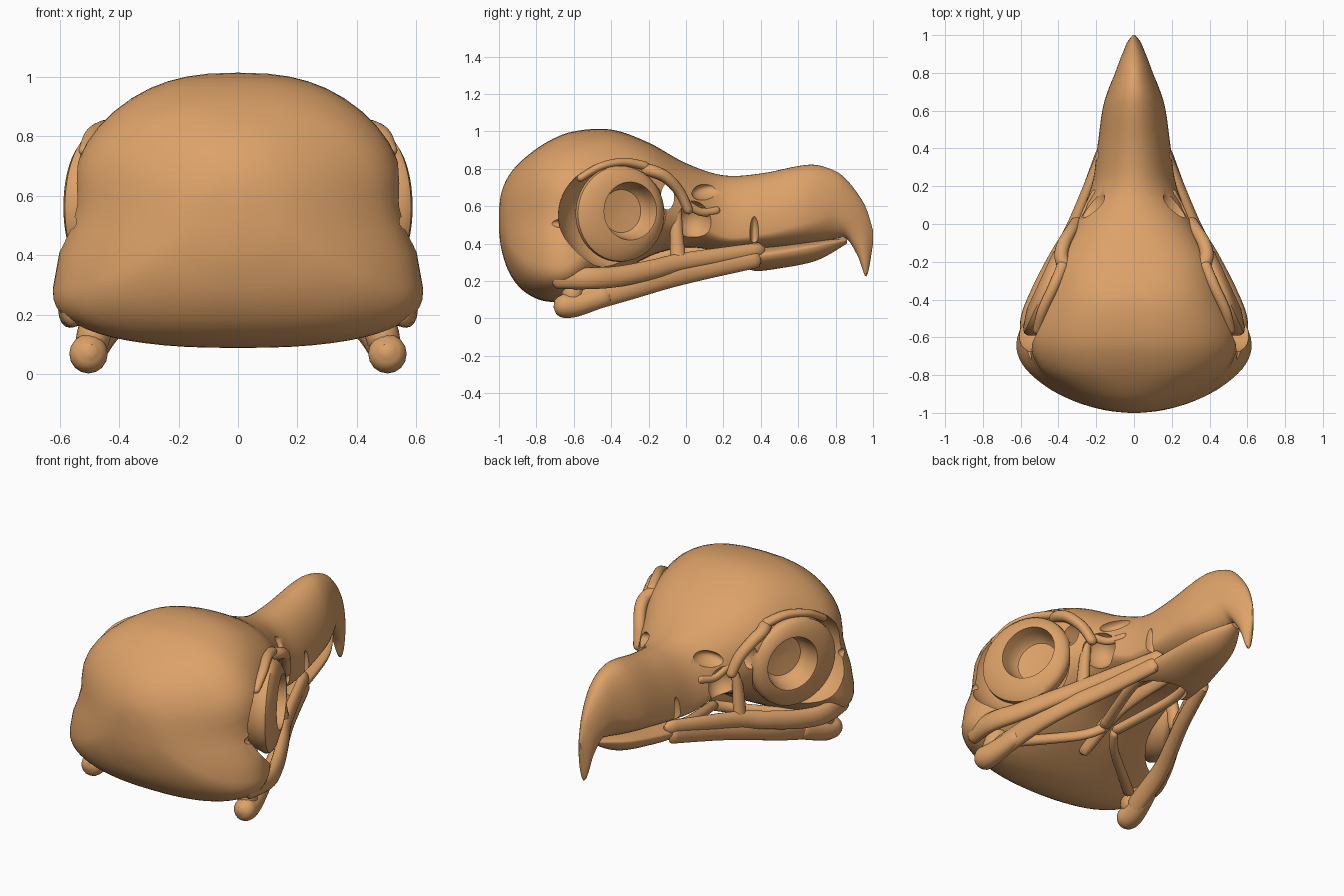
import bpy, bmesh, math
from mathutils import Vector, Matrix

if "Cube" in bpy.data.objects:
    bpy.data.objects.remove(bpy.data.objects["Cube"])

bone = bpy.data.materials.new("bone")
bone.diffuse_color = (0.72, 0.36, 0.14, 1)
bone.use_nodes = True
bone.node_tree.nodes["Principled BSDF"].inputs["Base Color"].default_value = bone.diffuse_color


def clamp(v):
    return max(0, min(1, v))


def smooth_rows(rows, steps):
    """Catmull-Rom interpolation of equally long tuples."""
    out = []
    for i in range(len(rows) - 1):
        p = [rows[max(0, min(len(rows) - 1, i + k))] for k in (-1, 0, 1, 2)]
        for s in range(steps):
            t = s / steps
            out.append(tuple(0.5 * (2 * b + (c - a) * t + (2 * a - 5 * b + 4 * c - d) * t * t
                                    + (3 * b - a - 3 * c + d) * t ** 3) for a, b, c, d in zip(*p)))
    return out + [tuple(rows[-1])]


def loft(name, rings):
    """Skin closed rings of points and cap both ends."""
    bm = bmesh.new()
    vs = [[bm.verts.new(p) for p in r] for r in rings]
    n = len(vs[0])
    for a, b in zip(vs, vs[1:]):
        for i in range(n):
            bm.faces.new((a[i], a[(i + 1) % n], b[(i + 1) % n], b[i]))
    bm.faces.new(vs[0])
    bm.faces.new(vs[-1])
    bmesh.ops.recalc_face_normals(bm, faces=bm.faces[:])
    me = bpy.data.meshes.new(name)
    bm.to_mesh(me)
    bm.free()
    ob = bpy.data.objects.new(name, me)
    bpy.context.collection.objects.link(ob)
    me.materials.append(bone)
    return ob


def finish(ob, angle=45):
    bpy.ops.object.select_all(action='DESELECT')
    ob.select_set(True)
    bpy.context.view_layer.objects.active = ob
    bpy.ops.object.shade_smooth_by_angle(angle=math.radians(angle))


def section(row, n=56):
    """Superellipse across the skull: y, top, widest height, bottom, half width."""
    y, zt, zm, zb, w = row
    e = 1.95 + 0.55 * clamp((0.15 - y) / 0.35) * clamp((y + 1) / 0.2)
    waist = 0.09 * clamp((-y - 0.5) / 0.15)
    pts = []
    for i in range(n):
        a = 2 * math.pi * i / n
        c, s = math.cos(a), math.sin(a)
        x = math.copysign(abs(c) ** (2 / e), c) * w
        z = zm + math.copysign(abs(s) ** (2 / e), s) * (zt - zm if s > 0 else zm - zb)
        pts.append((x * (1 - waist * math.exp(-((z - 0.54) / 0.14) ** 2)), y, z))
    return pts


def tube(name, pts, rx, rz, side=1, n=16):
    """Sweep an ellipse with rounded ends; radii run from the first to the last value."""
    P = [Vector((x * side, y, z)) for x, y, z in smooth_rows(pts, 10)]
    total = sum((q - p).length for p, q in zip(P, P[1:]))
    run, rings = 0, []
    for i, p in enumerate(P):
        run += (p - P[i - 1]).length if i else 0
        f = run / total
        t = (P[min(i + 1, len(P) - 1)] - P[max(i - 1, 0)]).normalized()
        u = Vector((1, 0, 0))
        u = (u - t * u.dot(t)).normalized()
        v = t.cross(u)
        a, b = rx[0] + (rx[-1] - rx[0]) * f, rz[0] + (rz[-1] - rz[0]) * f
        d = clamp(min(run, total - run) / min(a, b))
        k = max(0.3, math.sqrt(1 - (1 - d) ** 2))
        rings.append([p + (u * a * math.cos(q) + v * b * math.sin(q)) * k
                      for q in (2 * math.pi * j / n for j in range(n))])
    finish(loft(name, rings))


def cut(target, loc, radii, rot=(0, 0, 0)):
    """Subtract an ellipsoid."""
    bpy.ops.mesh.primitive_uv_sphere_add(segments=40, ring_count=24, location=loc, rotation=rot)
    c = bpy.context.object
    c.scale = radii
    c.hide_render = True
    c.data.materials.append(bone)
    m = target.modifiers.new("cut", 'BOOLEAN')
    m.operation = 'DIFFERENCE'
    m.solver = 'EXACT'
    m.object = c
    bpy.context.view_layer.objects.active = target
    bpy.ops.object.modifier_apply(modifier=m.name)
    bpy.data.objects.remove(c)


# Cranium and upper beak in one continuous shell
skull_rows = [
    (-1, .58, .52, .47, .03), (-.985, .68, .49, .36, .17), (-.94, .775, .39, .235, .32),
    (-.86, .86, .32, .14, .47), (-.74, .945, .29, .09, .595), (-.6, 1, .30, .11, .62),
    (-.4, 1.01, .46, .21, .52), (-.2, .94, .60, .33, .42), (0, .83, .56, .38, .31),
    (.2, .765, .44, .36, .225), (.4, .775, .45, .37, .195), (.6, .815, .50, .39, .168),
    (.7, .82, .53, .405, .14), (.8, .787, .56, .425, .10), (.86, .74, .54, .425, .078),
    (.92, .665, .50, .33, .054), (.965, .585, .42, .225, .034), (1, .47, .43, .40, .006)]
skull = loft("skull", [section(r) for r in smooth_rows(skull_rows, 5)])

# Eye sockets, nasal pits, beak notches and temple notches
cut(skull, (0, -.1, .65), (.6, .045, .085))
for s in (1, -1):
    cut(skull, (s * .51, -.38, .55), (.27, .31, .285), (0, 0, s * math.radians(25)))
    cut(skull, (s * .25, .13, .675), (.1, .1, .045), (0, s * .3, -s * .25))
    cut(skull, (s * .30, .05, .52), (.12, .1, .11), (0, 0, s * .4))
    cut(skull, (s * .22, .365, .46), (.06, .025, .10))
    cut(skull, (s * .60, -.67, .51), (.07, .09, .03), (0, 0, s * .2))
finish(skull)

# Lower beak
lower_rows = [(.22, .35, .32, .27, .20), (.35, .375, .33, .252, .192), (.5, .39, .35, .268, .168),
              (.7, .415, .385, .31, .12), (.86, .43, .42, .40, .03)]
lower = loft("lower_beak", [section(r) for r in smooth_rows(lower_rows, 5)])
cut(lower, (0, .18, .28), (.15, .2, .11))
finish(lower)

for s, tag in ((1, "right"), (-1, "left")):
    # Jaw branch with its blocky hinge end
    tube("jaw_branch_" + tag, [(.49, -.6, .085), (.43, -.3, .165), (.355, -.1, .22),
                               (.27, .1, .265), (.165, .4, .325)], (.045, .03), (.07, .05), s)
    tube("jaw_hinge_" + tag, [(.5, -.705, .08), (.5, -.6, .07), (.465, -.4, .13)],
         (.072, .035), (.07, .05), s)
    # Hinge bone between jaw and cranium
    tube("hinge_bone_" + tag, [(.5, -.62, .07), (.44, -.56, .32)], (.06, .05), (.06, .05), s)
    # Cheek bar below the eye
    tube("cheek_bar_" + tag, [(.55, -.72, .22), (.565, -.52, .215), (.51, -.36, .225),
                              (.42, -.18, .262), (.32, 0, .305), (.15, .42, .37)],
         (.04, .028), (.062, .04), s)
    # Brow ridge along the top of the socket
    tube("brow_ridge_" + tag, [(.515, -.58, .74), (.485, -.46, .81), (.425, -.33, .835), (.37, -.2, .81)],
         (.025, .03), (.02, .025), s)
    # Brow hook curling down in front of the eye
    tube("brow_hook_" + tag, [(.36, -.24, .8), (.385, -.17, .785), (.37, -.1, .75),
                              (.33, -.03, .67), (.3, .02, .56)], (.038, .03), (.035, .025), s)
    # Struts in front of the eye
    tube("front_strut_" + tag, [(.29, -.05, .62), (.31, -.05, .45), (.33, -.04, .28)],
         (.025, .035), (.025, .045), s)
    tube("nasal_strut_" + tag, [(.2, .18, .58), (.25, .08, .57), (.29, -.02, .63)],
         (.018,), (.022,), s)
    # Palate rods meeting in the middle and spreading back to the hinges
    tube("palate_rod_" + tag, [(.12, .36, .34), (.13, .15, .31), (.035, -.22, .24)],
         (.03,), (.025,), s)
    tube("rear_palate_rod_" + tag, [(.03, -.2, .24), (.13, -.32, .2), (.44, -.56, .15)],
         (.022, .03), (.03,), s)

    # Eye ring: a lathed cone with a deep cup, facing outwards and a little forwards
    profile = [(.2, -.13), (.235, -.09), (.258, -.04), (.255, -.015), (.235, .003), (.2, .015),
               (.165, .026), (.155, .026), (.145, -.02), (.132, -.07), (.115, -.09), (.01, -.1)]
    turn = Matrix.Translation((s * .488, -.34, .56)) @ Matrix.Rotation(
        math.radians(25 if s > 0 else 155), 4, 'Z')
    rings = []
    for r, h in profile:
        off = s * .035 * clamp((.25 - r) / .08) * (h > -.1 and r < .24 and h != -.09 or r < .15)
        rings.append([turn @ Vector((h, r * math.cos(a) + off, r * math.sin(a) + abs(off) * .4))
                      for a in (2 * math.pi * k / 48 for k in range(48))])
    finish(loft("eye_ring_" + tag, rings), 40)

# Central blade under the brain case
tube("central_blade", [(0, .35, .35), (0, -.1, .33), (0, -.45, .2)], (.02, .035), (.04, .05))
